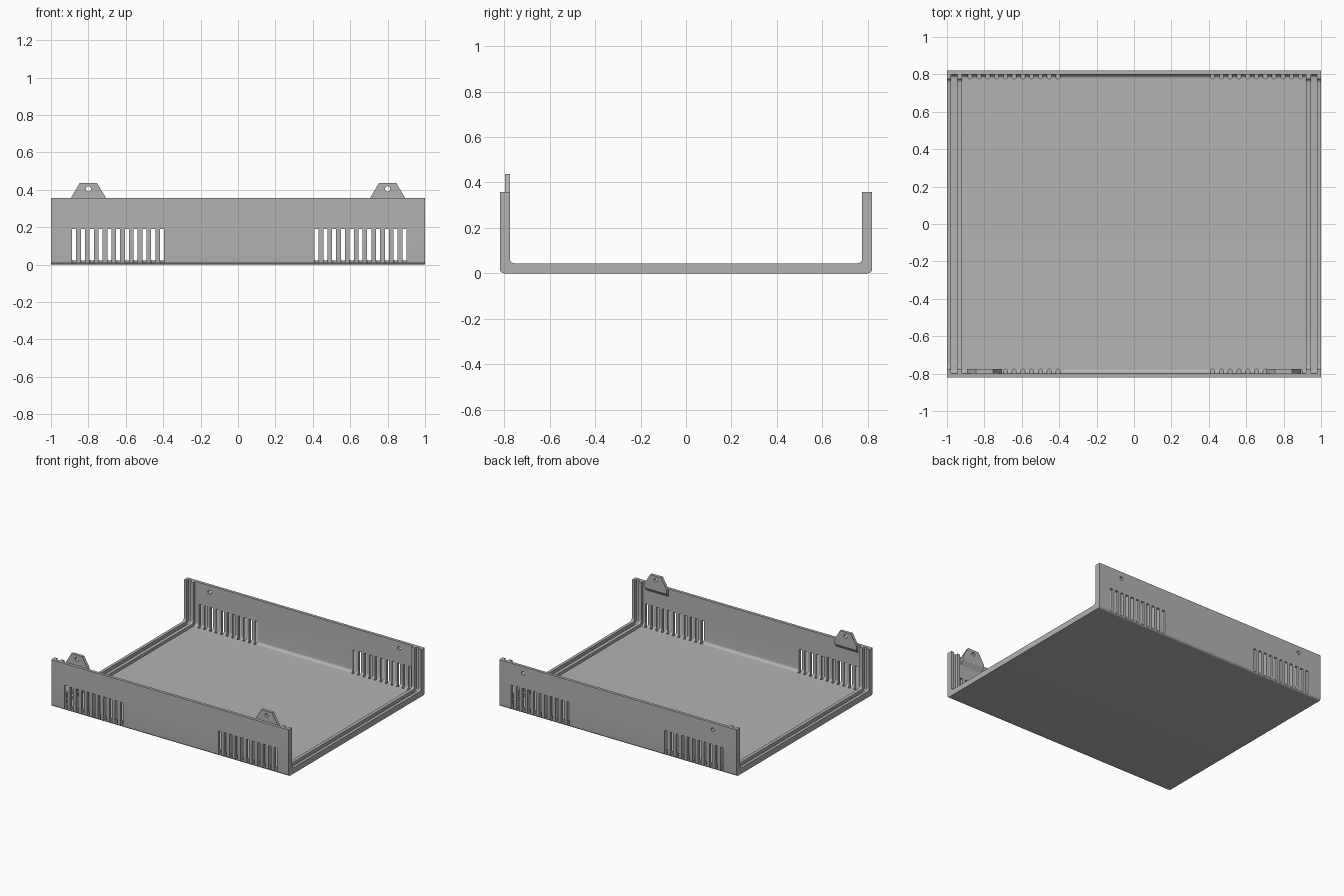
import bpy, bmesh
from math import sin, cos, pi
from mathutils import Vector

cube = bpy.data.objects.get("Cube")
if cube:
    bpy.data.objects.remove(cube)

HEIGHT, DEPTH, SHEET = 0.357, 0.82, 0.022
WALL_IN = DEPTH - SHEET            # inner face of the thin walls
RIB_IN = WALL_IN - SHEET           # inner face of the ribs

grey = bpy.data.materials.new("plain grey")
grey.use_nodes = True
colour = (0.45, 0.45, 0.45, 1)
grey.diffuse_color = colour
grey.node_tree.nodes["Principled BSDF"].inputs["Base Color"].default_value = colour


def prism(bm, points, sweep):
    """Extrude a closed outline along a vector."""
    face = bm.faces.new([bm.verts.new(p) for p in points])
    out = bmesh.ops.extrude_face_region(bm, geom=[face], use_keep_orig=True)
    moved = [g for g in out["geom"] if isinstance(g, bmesh.types.BMVert)]
    bmesh.ops.translate(bm, verts=moved, vec=Vector(sweep))
    bmesh.ops.recalc_face_normals(bm, faces=bm.faces)


def make(name, bm):
    mesh = bpy.data.meshes.new(name)
    bm.to_mesh(mesh)
    bm.free()
    obj = bpy.data.objects.new(name, mesh)
    mesh.materials.append(grey)
    bpy.context.collection.objects.link(obj)
    return obj


def activate(obj):
    bpy.ops.object.select_all(action='DESELECT')
    obj.select_set(True)
    bpy.context.view_layer.objects.active = obj


def cut(obj, bm):
    """Subtract the cutter mesh, then discard it."""
    cutter = make("cutter", bm)
    cutter.hide_render = True
    mod = obj.modifiers.new("cut", 'BOOLEAN')
    mod.operation, mod.solver, mod.object = 'DIFFERENCE', 'EXACT', cutter
    activate(obj)
    bpy.ops.object.modifier_apply(modifier=mod.name)
    bpy.data.objects.remove(cutter)


def smooth(obj):
    activate(obj)
    bpy.ops.object.shade_smooth_by_angle(angle=pi / 6)


def channel(y, z, r, steps=8):
    """U-shaped path with rounded lower corners, as (y, z) points."""
    arc = [(y - r + r * cos(a), z + r - r * sin(a))
           for a in (pi / 2 * i / steps for i in range(steps + 1))]
    half = [(y, HEIGHT)] + arc
    return half + [(-p, q) for p, q in reversed(half)]


def channel_band(bm, outer, inner, x0, x1):
    loop = outer + inner[::-1]
    prism(bm, [(x0, y, z) for y, z in loop], (x1 - x0, 0, 0))


def disc(x, y, z, r, count=20):
    return [(x + r * cos(2 * pi * i / count), y, z + r * sin(2 * pi * i / count))
            for i in range(count)]


outer = channel(DEPTH, 0, 0.02)
inner = channel(WALL_IN, SHEET, 0.022)
rib_inner = channel(RIB_IN, 2 * SHEET, 0.022)

# Folded tray: floor with front and back walls
bm = bmesh.new()
channel_band(bm, outer, inner, -1, 1)
tray = make("tray", bm)

# Vent slots in both walls, rounded at their inner ends
bm = bmesh.new()
half_w = 0.011
for side in (-1, 1):
    for start in (-0.876, 0.42):
        for i in range(11):
            x = start + 0.047 * i
            tip = [(x + half_w * cos(a), side * (RIB_IN + half_w + half_w * -sin(a)))
                   for a in (pi * k / 8 for k in range(9))]
            loop = tip + [(x - half_w, side * 0.9), (x + half_w, side * 0.9)]
            prism(bm, [(p, q, 0.011) for p, q in loop], (0, 0, 0.18))
# Screw holes in the back wall
for x in (-0.8, 0.8):
    prism(bm, disc(x, 0.7, 0.305, 0.014), (0, 0.2, 0))
cut(tray, bm)
smooth(tray)

# Paired ribs at each end, leaving a slot for an end panel
for name, s in (("right", -1), ("left", 1)):
    for part, a, b in (("outer", 0.978, 1), ("inner", 0.92, 0.945)):
        bm = bmesh.new()
        channel_band(bm, inner, rib_inner, s * a, s * b)
        smooth(make(f"{name}_{part}_rib", bm))

# Screw tabs on the inside of the front wall, bevelled underneath
for name, x in (("right", -0.8), ("left", 0.8)):
    low = 0.295
    outline = [(-0.093, low), (0.093, low), (0.093, HEIGHT),
               (0.046, 0.437), (-0.046, 0.437), (-0.093, HEIGHT)]
    bm = bmesh.new()
    prism(bm, [(x + p, -WALL_IN, z) for p, z in outline], (0, SHEET, 0))
    for v in bm.verts:
        if v.co.z < low + 0.01 and v.co.y > -WALL_IN + 0.01:
            v.co.z += 0.032
    tab = make(f"{name}_screw_tab", bm)
    bm = bmesh.new()
    prism(bm, disc(x, -0.9, 0.405, 0.014), (0, 0.2, 0))
    cut(tab, bm)
    smooth(tab)
